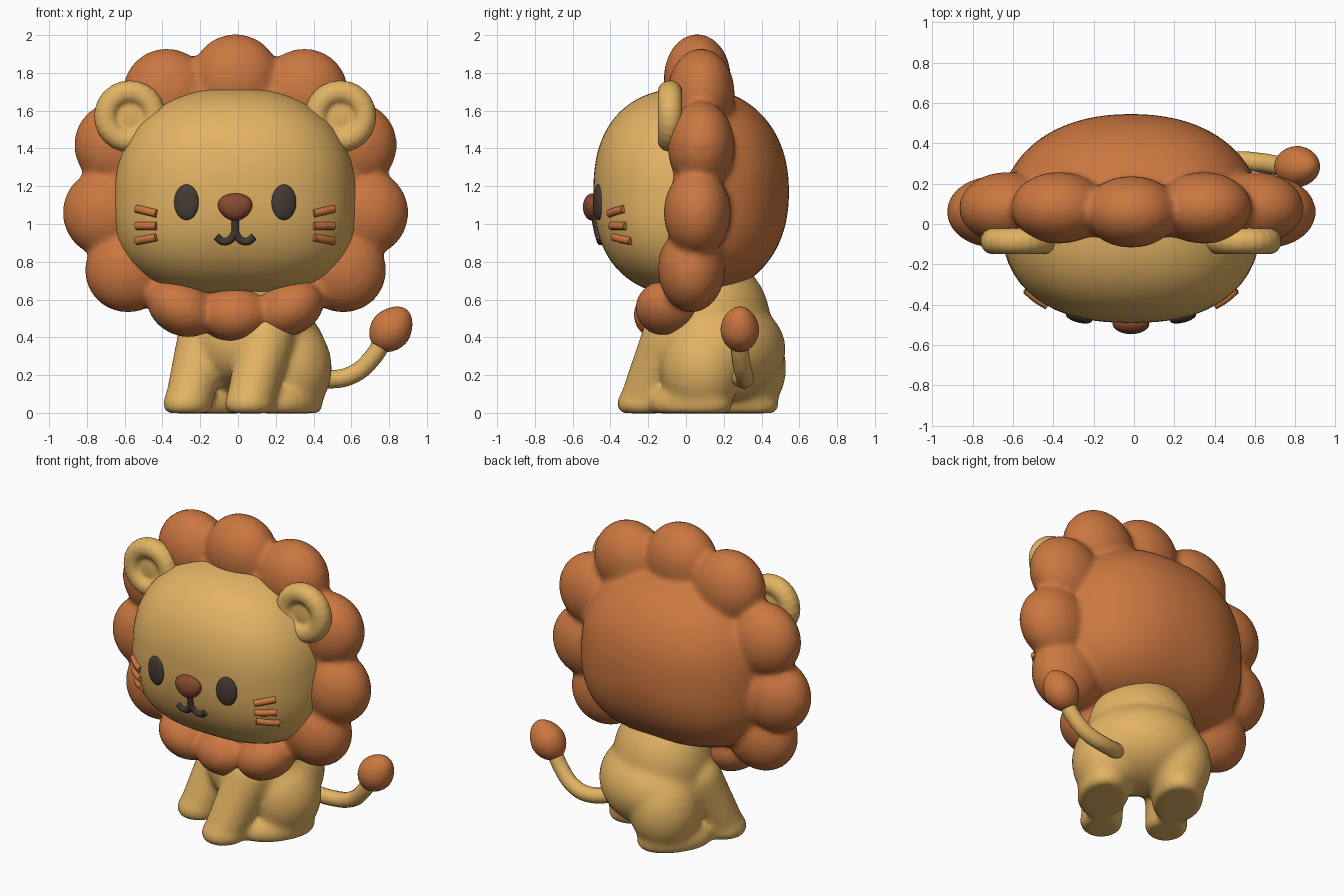
import bpy, bmesh, math
from mathutils import Matrix, Vector

if "Cube" in bpy.data.objects:
    bpy.data.objects.remove(bpy.data.objects["Cube"])


def material(name, colour):
    m = bpy.data.materials.new(name)
    m.use_nodes = True
    m.diffuse_color = (*colour, 1)
    m.node_tree.nodes["Principled BSDF"].inputs["Base Color"].default_value = (*colour, 1)
    return m


TAN = material("tan fur", (0.765, 0.45, 0.125))
ORANGE = material("orange mane", (0.60, 0.185, 0.052))
DARK = material("dark brown", (0.062, 0.043, 0.035))
BROWN = material("nose brown", (0.235, 0.068, 0.03))

HEAD = Vector((-0.015, 0.025, 1.17))
SIZE = Vector((0.642, 0.515, 0.55))
FRONT, BACK, TAPER = 2.4, 2.2, 0.04


def blob(bm, loc, radii, rot=None, floor=None):
    """Ellipsoid, optionally rotated and flattened on the floor."""
    m = Matrix.Translation(loc) @ (rot or Matrix()) @ Matrix.Diagonal((*radii, 1))
    verts = bmesh.ops.create_uvsphere(bm, u_segments=32, v_segments=20, radius=1, matrix=m)["verts"]
    if floor is not None:
        for v in verts:
            v.co.z = max(v.co.z, floor)


def outline(x, z, depth):
    """Frontal head outline: fuller at the jaw than at the crown."""
    e = 2.35 if z > 0 else 2.75
    return (abs(x / SIZE.x) ** e + abs(z / SIZE.z) ** e) ** (depth / e)


def head_form(bm, grow, back_half, limit):
    """Rounded-box head, wider at the cheeks, flattened so only one half remains."""
    d = BACK if back_half else FRONT
    verts = bmesh.ops.create_uvsphere(bm, u_segments=72, v_segments=48, radius=1)["verts"]
    for v in verts:
        t = (outline(v.co.x, v.co.z, d) + abs(v.co.y / SIZE.y) ** d) ** (-1 / d)
        p = v.co * t * grow
        p.x *= 1 - TAPER * p.z / SIZE.z
        v.co = HEAD + p
        v.co.y = max(v.co.y, limit) if back_half else min(v.co.y, limit)


def face_point(x, z, out=0.0):
    """Point on the front of the face; x is measured from the face centre."""
    h = z - HEAD.z
    rest = 1 - outline(x / (1 - TAPER * h / SIZE.z), h, FRONT)
    return Vector((HEAD.x + x, HEAD.y - SIZE.y * rest ** (1 / FRONT) - out, z))


def finish(bm, name, mat, voxel=None, smooth=0):
    mesh = bpy.data.meshes.new(name)
    bm.to_mesh(mesh)
    bm.free()
    mesh.materials.append(mat)
    ob = bpy.data.objects.new(name, mesh)
    bpy.context.collection.objects.link(ob)
    for p in mesh.polygons:
        p.use_smooth = True
    if voxel:
        r = ob.modifiers.new("Blend", 'REMESH')
        r.mode, r.voxel_size, r.use_smooth_shade = 'VOXEL', voxel, True
        s = ob.modifiers.new("Soften", 'SMOOTH')
        s.factor, s.iterations = 0.5, smooth
    return ob


def tube(name, points, radius, mat):
    cu = bpy.data.curves.new(name, 'CURVE')
    cu.dimensions, cu.bevel_depth, cu.bevel_resolution = '3D', radius, 4
    cu.use_fill_caps = True
    sp = cu.splines.new('BEZIER')
    sp.bezier_points.add(len(points) - 1)
    for bp, p in zip(sp.bezier_points, points):
        bp.co = p
        bp.handle_left_type = bp.handle_right_type = 'AUTO'
    cu.materials.append(mat)
    ob = bpy.data.objects.new(name, cu)
    bpy.context.collection.objects.link(ob)
    return ob


# Face
bm = bmesh.new()
head_form(bm, 1.0, False, 0.03)
finish(bm, "face", TAN)

# Mane: back shell plus a ring of lobes (x, y, z, tangential and radial radius)
bm = bmesh.new()
head_form(bm, 1.01, True, -0.07)
lobes = [(0, 0.06, 1.77, 0.235, 0.235), (0.36, 0.08, 1.69, 0.235, 0.24),
         (0.615, 0.08, 1.415, 0.235, 0.24), (0.68, 0.06, 1.06, 0.235, 0.235),
         (0.56, 0.03, 0.765, 0.23, 0.24), (0.285, -0.09, 0.555, 0.19, 0.145),
         (0, -0.1, 0.52, 0.19, 0.15)]
for x, y, z, tangent, radial in lobes:
    for side in ((1, -1) if x else (1,)):
        angle = math.atan2(side * x, z - 1.15)
        blob(bm, (side * x - 0.013, y, z), (tangent, 0.178, radial), Matrix.Rotation(angle, 4, 'Y'))
finish(bm, "mane", ORANGE, 0.02, 5)

# Ears: thick rim around a shallow cup
for side, label in ((1, "left"), (-1, "right")):
    bm = bmesh.new()
    centre = Vector((HEAD.x + side * 0.557, -0.085, 1.57))
    for i in range(24):
        a = i * math.tau / 24
        blob(bm, centre + Vector((math.cos(a), 0, math.sin(a))) * 0.127, (0.064, 0.066, 0.064))
    blob(bm, centre + Vector((0, 0.01, 0)), (0.13, 0.045, 0.13))
    finish(bm, label + "_ear", TAN, 0.011, 5)

    # Eye
    bm = bmesh.new()
    blob(bm, face_point(side * 0.258, 1.115), (0.067, 0.024, 0.094),
         Matrix.Rotation(side * 0.25, 4, 'Z'))
    finish(bm, label + "_eye", DARK)

    # Whiskers
    for i, (z_in, z_out) in enumerate(((1.055, 1.08), (0.99, 0.99), (0.93, 0.91))):
        pts = [face_point(side * (0.415 + 0.105 * t), z_in + (z_out - z_in) * t, 0.001)
               for t in (0, 0.5, 1)]
        tube(f"{label}_whisker_{i + 1}", pts, 0.021, ORANGE)

    # Half of the smile
    smile = ((0, 0.955), (0.025, 0.918), (0.065, 0.908), (0.1, 0.933))
    tube(label + "_smile", [face_point(side * x, z) for x, z in smile], 0.02, DARK)

tube("mouth_line", [face_point(0, 1.04), face_point(0, 0.95)], 0.02, DARK)

# Nose: wider at the top
bm = bmesh.new()
blob(bm, face_point(0, 1.09, 0.008), (0.09, 0.05, 0.072))
for v in bm.verts:
    v.co.x = HEAD.x + (v.co.x - HEAD.x) * (1 + 2.2 * (v.co.z - 1.09))
finish(bm, "nose", BROWN)

# Body, turned toward one side, with legs blended in
bm = bmesh.new()
blob(bm, (0, 0.22, 0.34), (0.375, 0.315, 0.27))
blob(bm, (0, 0.15, 0.49), (0.335, 0.3, 0.34))
blob(bm, (0, 0.1, 0.68), (0.27, 0.27, 0.22))
blob(bm, (0, 0.03, 0.38), (0.28, 0.2, 0.23))
for s in (1, -1):
    blob(bm, (s * 0.215, 0.225, 0.24), (0.205, 0.22, 0.26), floor=0)
    blob(bm, (s * 0.225, 0.165, 0.05), (0.155, 0.245, 0.12), floor=0)
    for i in range(9):
        t = i / 8
        blob(bm, (s * 0.193, 0.01 - 0.16 * t, 0.4 - 0.32 * t),
             [0.15 - 0.025 * t] * 3, floor=0)
    blob(bm, (s * 0.195, -0.16, 0.05), (0.13, 0.14, 0.1), floor=0)
body = finish(bm, "body_and_legs", TAN, 0.016, 22)
body.rotation_euler.z = math.radians(-33)
body.location = (-0.015, 0.01, -0.002)

# Tail and its tuft
tube("tail", [(0.27, 0.24, 0.22), (0.5, 0.31, 0.178), (0.62, 0.305, 0.21),
              (0.71, 0.29, 0.29), (0.78, 0.28, 0.40)], 0.048, TAN)
bm = bmesh.new()
blob(bm, (0, 0, 0), (0.108, 0.102, 0.13))
for v in bm.verts:
    if v.co.z > 0:
        pinch = (1 - 2 * v.co.z) ** 0.5
        v.co.x *= pinch
        v.co.y *= pinch
tuft = finish(bm, "tail_tuft", ORANGE)
tuft.location = (0.812, 0.285, 0.445)
tuft.rotation_euler.y = math.radians(38)
